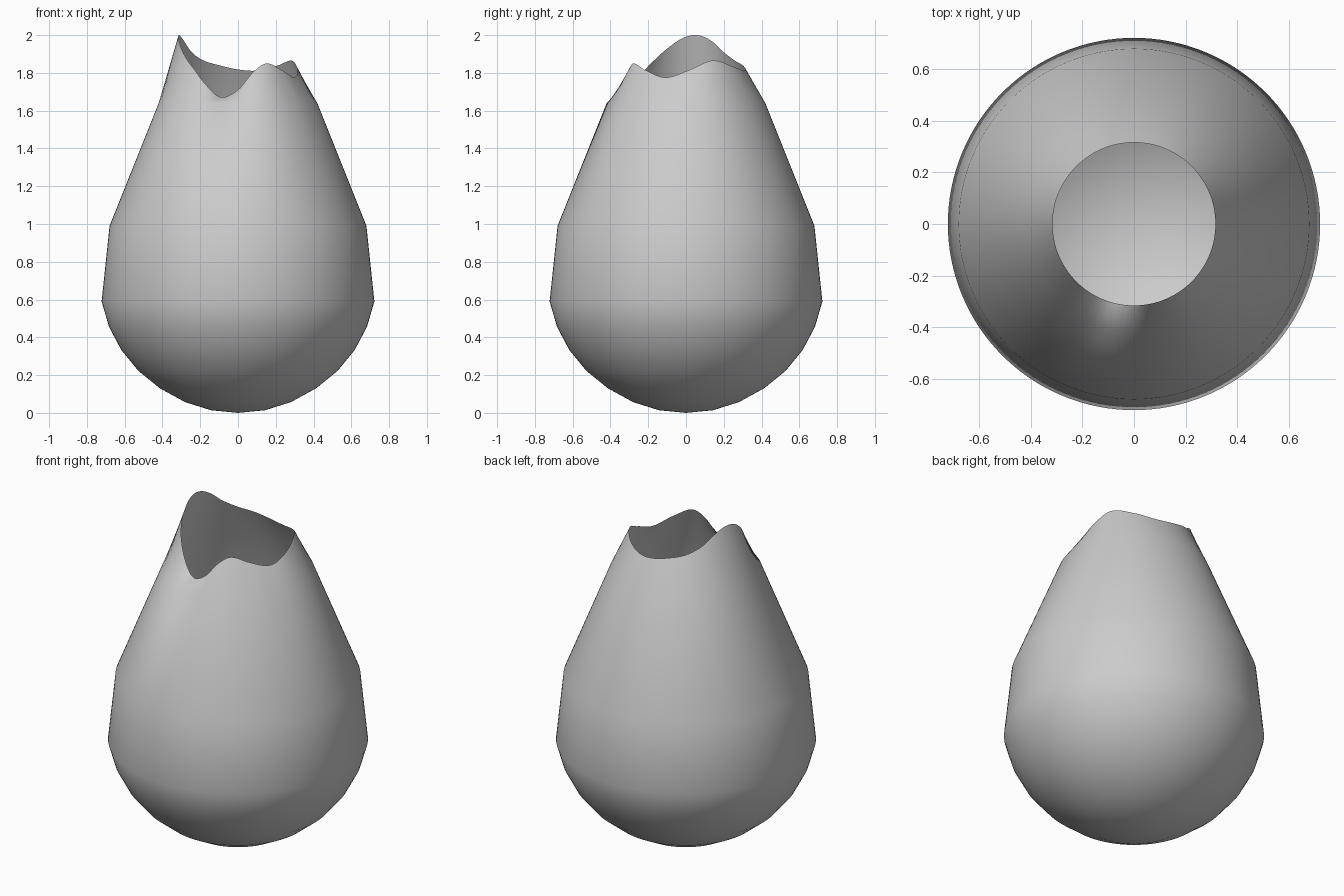
import bpy, bmesh, math

if "Cube" in bpy.data.objects:
    bpy.data.objects.remove(bpy.data.objects["Cube"])

SEG = 128
# body profile (radius, height) from base to shoulder ring
PROFILE = [(0.143, 0.014), (0.28, 0.057), (0.412, 0.129), (0.527, 0.222),
           (0.618, 0.333), (0.683, 0.456), (0.722, 0.59), (0.68, 0.99), (0.42, 1.64)]
RIM_R = 0.316
# wavy rim: (angle in degrees, height)
RIM = [(26, 1.865), (51, 1.835), (72, 1.812), (90, 1.818), (108, 1.84), (125, 1.865),
       (141, 1.91), (155, 1.97), (169, 2.0), (183, 1.985), (198, 1.93), (211, 1.872), (224, 1.813),
       (236, 1.745), (253, 1.672), (270, 1.71), (284, 1.80), (298, 1.85), (317, 1.815),
       (340, 1.776), (363, 1.815)]


def rim_height(deg):
    """Smooth periodic interpolation of the rim heights."""
    n = len(RIM)
    pt = lambda i: (RIM[i % n][0] + 360 * (i // n), RIM[i % n][1])
    if deg < RIM[0][0]:
        deg += 360
    i = max(k for k in range(n) if RIM[k][0] <= deg)
    (a0, z0), (a1, z1), (a2, z2), (a3, z3) = (pt(i + k) for k in (-1, 0, 1, 2))
    h = a2 - a1
    t = (deg - a1) / h
    m1, m2 = (z2 - z0) / (a2 - a0) * h, (z3 - z1) / (a3 - a1) * h
    return ((2*t**3 - 3*t**2 + 1) * z1 + (t**3 - 2*t**2 + t) * m1
            + (3*t**2 - 2*t**3) * z2 + (t**3 - t**2) * m2)


bm = bmesh.new()


def ring(r, height):
    verts = []
    for i in range(SEG):
        a = 2 * math.pi * i / SEG
        verts.append(bm.verts.new((r * math.cos(a), r * math.sin(a), height(math.degrees(a)))))
    return verts


# stacked rings ending in the open wavy rim
rings = [ring(r, lambda d, z=z: z) for r, z in PROFILE]
rings.append(ring(RIM_R, rim_height))
for lo, hi in zip(rings, rings[1:]):
    for i in range(SEG):
        j = (i + 1) % SEG
        bm.faces.new((lo[i], lo[j], hi[j], hi[i]))

# closed rounded base
base = bm.verts.new((0, 0, 0))
for i in range(SEG):
    bm.faces.new((base, rings[0][(i + 1) % SEG], rings[0][i]))
for f in bm.faces:
    f.smooth = True

mesh = bpy.data.meshes.new("open_shell")
bm.to_mesh(mesh)
bm.free()
shell = bpy.data.objects.new("open_shell", mesh)
bpy.context.collection.objects.link(shell)
